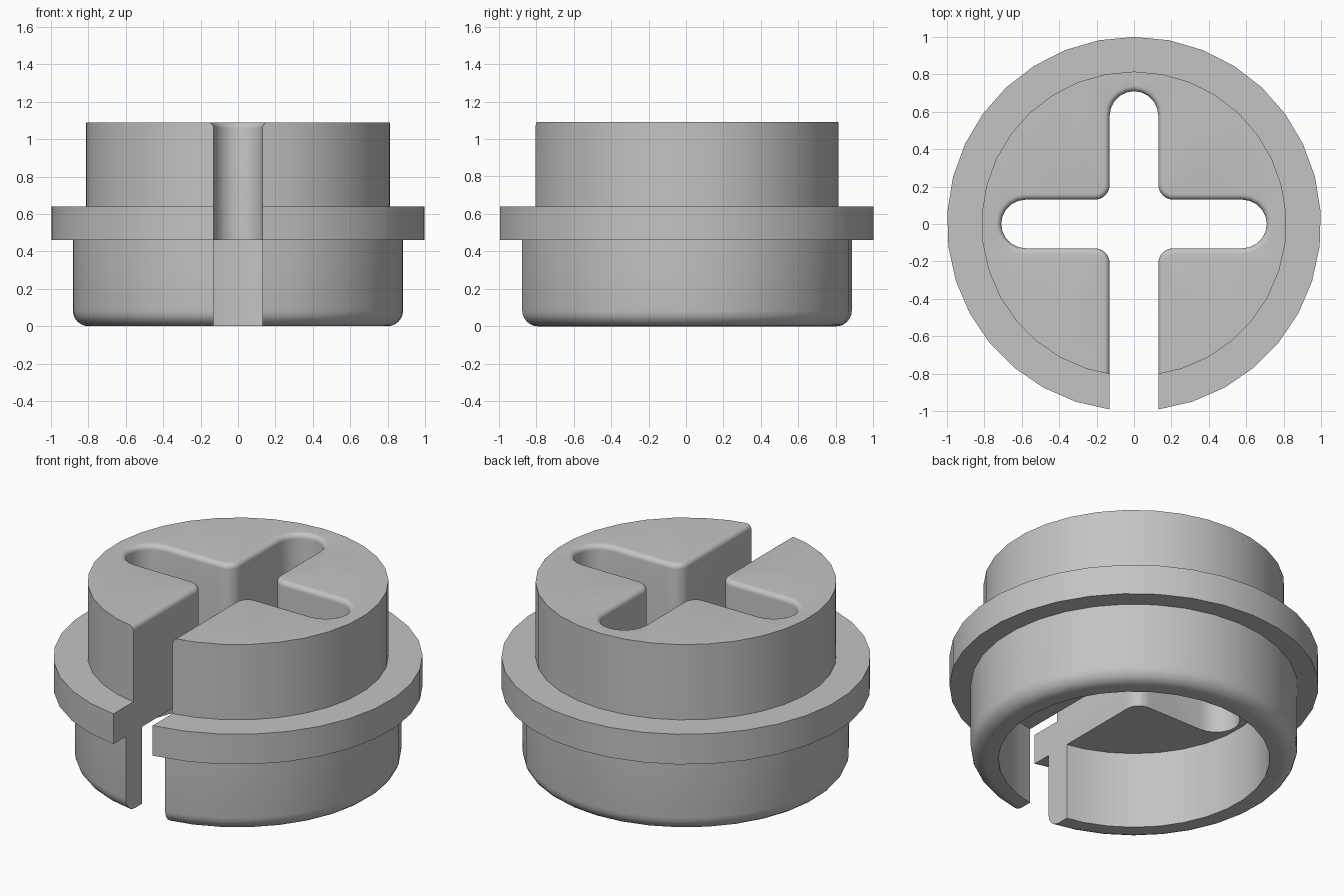
import bpy, bmesh
from math import sin, cos, pi, asin

cube = bpy.data.objects.get("Cube")
if cube:
    bpy.data.objects.remove(cube)

HEIGHT, SLOT, SEGMENTS = 1.09, 0.13, 32
REACH, CORNER, ROUND = 0.58, 0.21, 0.03

grey = bpy.data.materials.new("light_grey")
grey.use_nodes = True
color = (0.55, 0.55, 0.55, 1)
grey.diffuse_color = color
grey.node_tree.nodes["Principled BSDF"].inputs["Base Color"].default_value = color


def loft(name, loops, closed):
    """Skin a stack of equal point loops, either into a ring or with end caps."""
    bm = bmesh.new()
    rows = [[bm.verts.new(p) for p in loop] for loop in loops]
    pairs = list(zip(rows, rows[1:])) + ([(rows[-1], rows[0])] if closed else [])
    for a, b in pairs:
        for i in range(len(a)):
            j = (i + 1) % len(a)
            bm.faces.new((a[i], a[j], b[j], b[i]))
    if not closed:
        bm.faces.new(rows[0])
        bm.faces.new(rows[-1])
    bmesh.ops.recalc_face_normals(bm, faces=bm.faces)
    mesh = bpy.data.meshes.new(name)
    bm.to_mesh(mesh)
    bm.free()
    obj = bpy.data.objects.new(name, mesh)
    bpy.context.collection.objects.link(obj)
    mesh.materials.append(grey)
    return obj


def arc(cx, cy, r, start, end, steps=10):
    angles = [start + (end - start) * i / steps for i in range(steps + 1)]
    return [(cx + r * cos(a), cy + r * sin(a)) for a in angles]


# Flanged cup, closed on top apart from a small flat, turned from its profile
gap = asin(SLOT)
angles = [-pi / 2 + gap + (2 * pi - 2 * gap) * i / SEGMENTS for i in range(SEGMENTS + 1)]
profile = [(0.735, 0.46), (0.735, 0)]
profile += arc(0.80, 0.085, 0.085, -pi / 2, 0, 6)
profile += [(0.885, 0.46), (1, 0.46), (1, 0.64), (0.815, 0.64), (0.815, HEIGHT),
            (0.05, HEIGHT), (0.05, 0.46)]
plug = loft("flanged_plug",
            [[(r * cos(a), r * sin(a), z) for a in angles] for r, z in profile], True)


def cross(grow):
    """Cross outline with three round arms and one long open arm at the front."""
    w = SLOT + grow
    bend = CORNER - w
    pts = arc(REACH, 0, w, -pi / 2, pi / 2)
    pts += arc(CORNER, CORNER, bend, -pi / 2, -pi, 6)
    pts += arc(0, REACH, w, 0, pi)
    pts += arc(-CORNER, CORNER, bend, 0, -pi / 2, 6)
    pts += arc(-REACH, 0, w, pi / 2, 3 * pi / 2)
    pts += arc(-CORNER, -CORNER, bend, pi / 2, 0, 6)
    pts += [(-w, -1.2), (w, -1.2)]
    pts += arc(CORNER, -CORNER, bend, pi, pi / 2, 6)
    return pts


# Cross slot cutter, flaring at the top to round the rim
levels = [(0, -0.1)]
for i in range(7):
    t = pi / 2 * i / 6
    levels.append((ROUND * (1 - cos(t)), HEIGHT - ROUND + ROUND * sin(t)))
levels.append((ROUND, HEIGHT + 0.1))
cutter = loft("slot_cutter", [[(x, y, z) for x, y in cross(g)] for g, z in levels], False)

cut = plug.modifiers.new("cross_slot", "BOOLEAN")
cut.operation = "DIFFERENCE"
cut.solver = "EXACT"
cut.object = cutter

bpy.ops.object.select_all(action="DESELECT")
plug.select_set(True)
bpy.context.view_layer.objects.active = plug
bpy.ops.object.modifier_apply(modifier=cut.name)
bpy.data.objects.remove(cutter)
bpy.ops.object.shade_smooth_by_angle(angle=pi / 6)
